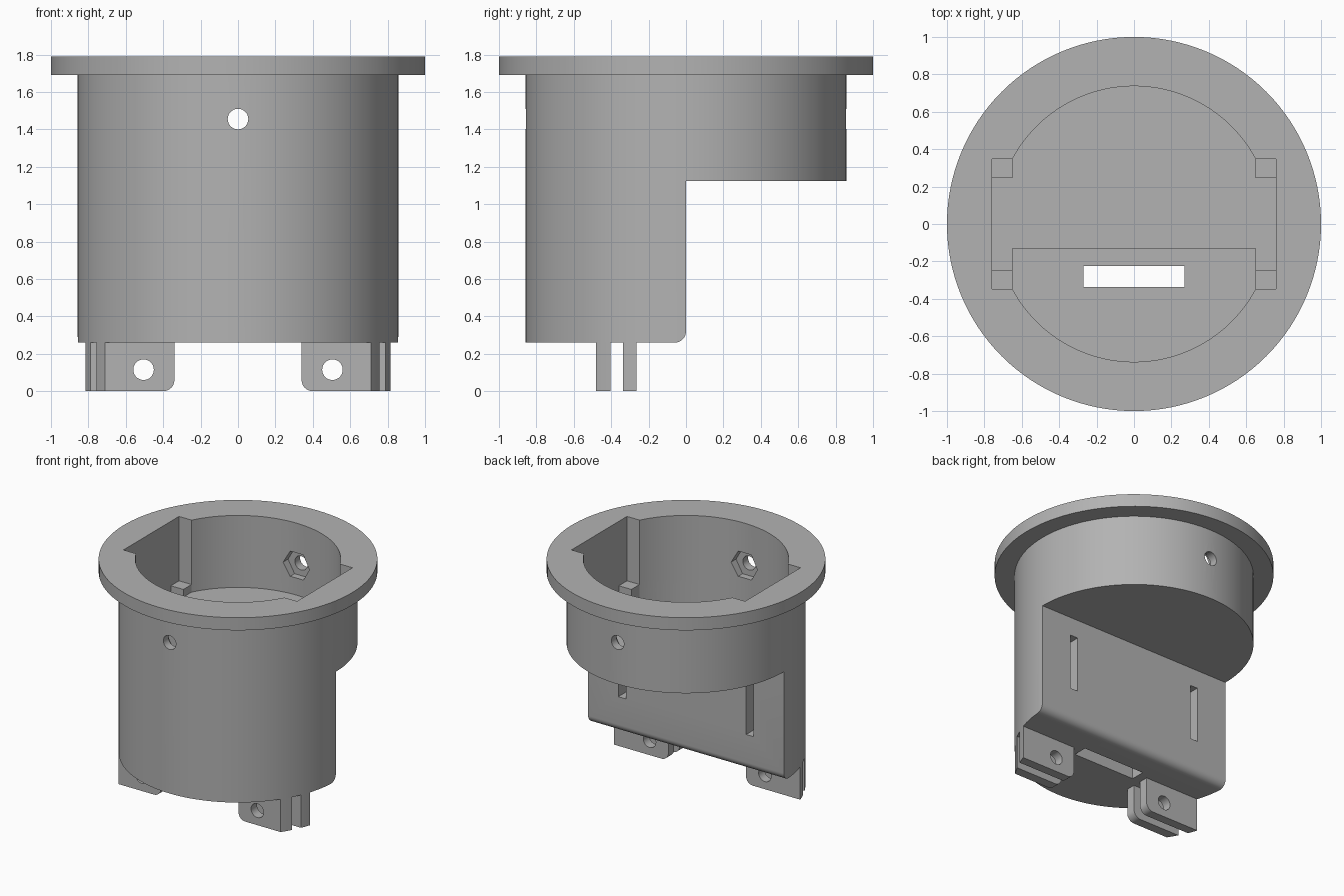
import bpy, bmesh, math
from mathutils import Vector

if "Cube" in bpy.data.objects:
    bpy.data.objects.remove(bpy.data.objects["Cube"])

grey = bpy.data.materials.new("grey plastic")
grey.diffuse_color = (0.45, 0.45, 0.45, 1)
grey.use_nodes = True
grey.node_tree.nodes["Principled BSDF"].inputs["Base Color"].default_value = grey.diffuse_color

R, BORE = 0.857, 0.737          # outer wall and inner bore radii
BASE, STEP, FLOOR = 0.26, 1.125, 1.22
HOLE_Z = 1.455


def arc(cx, cy, r, a0, a1, n):
    """Points on an arc, angles in degrees."""
    return [(cx + r * math.cos(math.radians(a0 + (a1 - a0) * i / n)),
             cy + r * math.sin(math.radians(a0 + (a1 - a0) * i / n))) for i in range(n + 1)]


def circle(r, n, cx=0, cy=0):
    return arc(cx, cy, r, 0, 360, n)[:-1]


def rect(x0, x1, y0, y1):
    return [(x0, y0), (x1, y0), (x1, y1), (x0, y1)]


def prism(name, pts, axis, lo, hi):
    """Extrude a 2D outline along one axis from lo to hi."""
    place = {"x": lambda a, b, t: (t, a, b),
             "y": lambda a, b, t: (a, t, b),
             "z": lambda a, b, t: (a, b, t)}[axis]
    bm = bmesh.new()
    face = bm.faces.new([bm.verts.new(place(a, b, lo)) for a, b in pts])
    top = bmesh.ops.extrude_face_region(bm, geom=[face])["geom"]
    bmesh.ops.translate(bm, vec=Vector(place(0, 0, hi - lo)),
                        verts=[v for v in top if isinstance(v, bmesh.types.BMVert)])
    bmesh.ops.recalc_face_normals(bm, faces=bm.faces)
    mesh = bpy.data.meshes.new(name)
    bm.to_mesh(mesh)
    bm.free()
    mesh.materials.append(grey)
    ob = bpy.data.objects.new(name, mesh)
    bpy.context.collection.objects.link(ob)
    return ob


def combine(ob, tool, op="DIFFERENCE"):
    """Apply a boolean and discard the tool object."""
    mod = ob.modifiers.new("bool", "BOOLEAN")
    mod.operation, mod.object, mod.solver = op, tool, "EXACT"
    bpy.context.view_layer.objects.active = ob
    bpy.ops.object.modifier_apply(modifier=mod.name)
    bpy.data.objects.remove(tool, do_unlink=True)


def smooth(ob):
    bpy.ops.object.select_all(action="DESELECT")
    ob.select_set(True)
    bpy.context.view_layer.objects.active = ob
    bpy.ops.object.shade_smooth_by_angle(angle=math.radians(25))


# Housing: round body with the lower back half cut away along a rounded edge
housing = prism("housing", circle(R, 128), "z", BASE, 1.75)
back = [(0, STEP), (1.2, STEP), (1.2, 0), (-0.06, 0)] + arc(-0.06, BASE + 0.06, 0.06, -90, 0, 8)
combine(housing, prism("back_cut", back, "x", -1.2, 1.2))

# Flange around the top
combine(housing, prism("flange", circle(1, 128), "z", 1.69, 1.79), "UNION")

# Upper bore with a square pocket on each side
a = math.degrees(math.acos(0.65 / BORE))
y = 0.65 * math.tan(math.radians(a))
upper = (arc(0, 0, BORE, a, 180 - a, 48) + [(-0.76, y), (-0.76, -y)]
         + arc(0, 0, BORE, 180 + a, 360 - a, 48) + [(0.76, -y), (0.76, y)])
combine(housing, prism("upper_bore", upper, "z", FLOOR, 2))

# Deep front chamber
lower = [(0.65, -0.13), (-0.65, -0.13)] + arc(0, 0, BORE, 180 + a, 360 - a, 48)
combine(housing, prism("front_chamber", lower, "z", 0.36, FLOOR + 0.1))

# Cable slot in the bottom
combine(housing, prism("bottom_slot", rect(-0.27, 0.27, -0.337, -0.225), "z", 0, 0.5))

# Screw holes front and back, each with a hexagonal nut recess inside
combine(housing, prism("screw_hole", circle(0.055, 32, 0, HOLE_Z), "y", -1.2, 1.2))
combine(housing, prism("nut_recess", circle(0.115, 6, 0, HOLE_Z), "y", -0.79, 0.79))

# Strap slots in the flat back wall
for s in (-1, 1):
    combine(housing, prism("strap_slot", rect(s * 0.56 - 0.033, s * 0.56 + 0.033, 0.54, 0.98),
                           "y", -0.2, 0.1))
smooth(housing)

# Corner posts standing on the pocket floors
for sx in (-1, 1):
    for sy in (-1, 1):
        xs, ys = sorted((sx * 0.65, sx * 0.765)), sorted((sy * 0.245, sy * (y + 0.003)))
        prism("corner_post", rect(*xs, *ys), "z", FLOOR - 0.02, 1.28)

# Paired mounting tabs, trimmed to the round body, with a rounded inner corner
for s in (-1, 1):
    for name, y0, y1 in (("front_tab", -0.48, -0.405), ("rear_tab", -0.337, -0.265)):
        side = [(1, 0), (1, BASE + 0.02), (0.34, BASE + 0.02)] + arc(0.4, 0.06, 0.06, 180, 270, 8)
        tab = prism(name, [(s * px, pz) for px, pz in side], "y", y0, y1)
        combine(tab, prism("trim", circle(R, 128), "z", -0.5, 1), "INTERSECT")
        combine(tab, prism("bolt_hole", circle(0.055, 32, s * 0.505, 0.115), "y", -1, 0))
        smooth(tab)
